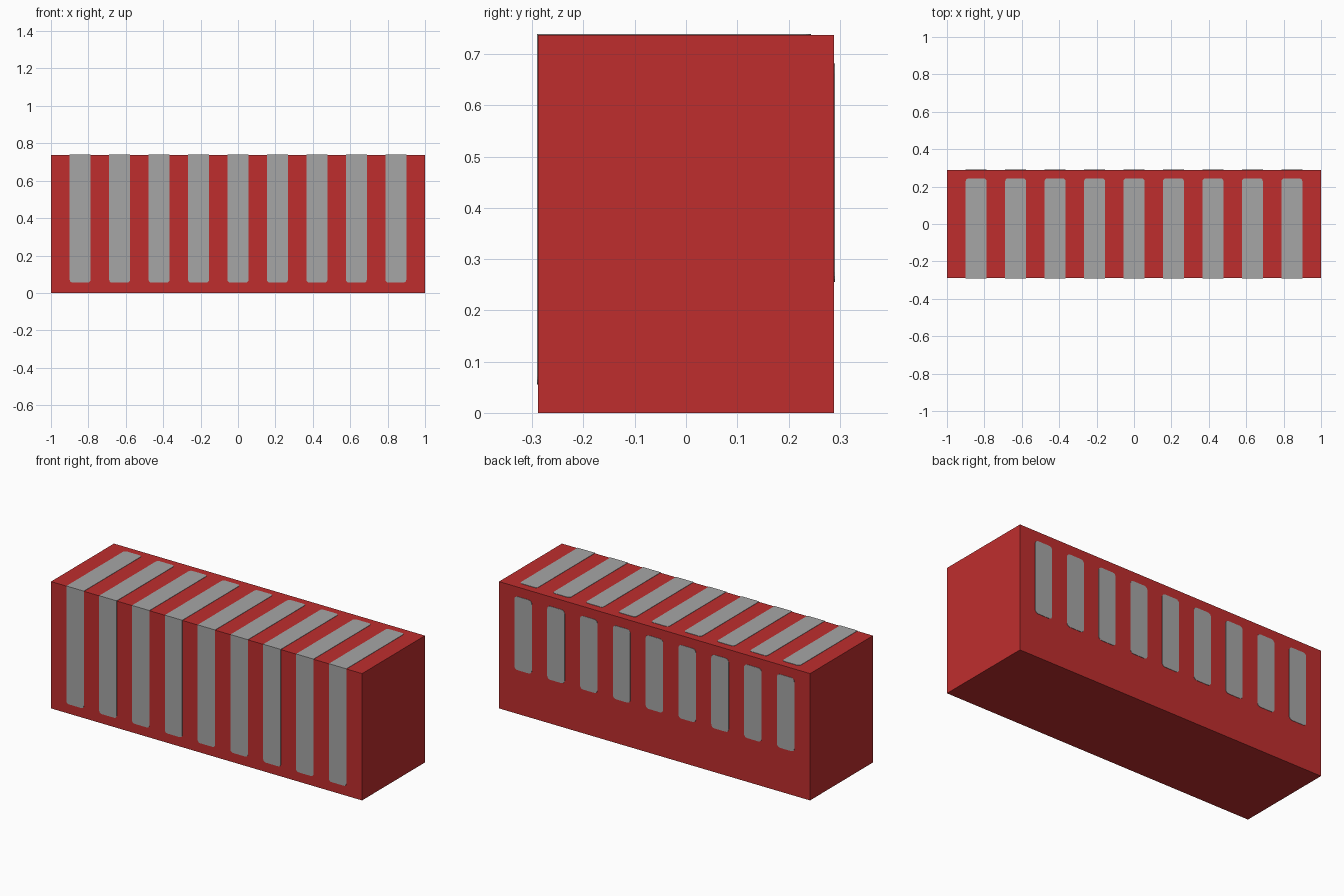
import bpy, bmesh, math
from mathutils import Vector

if "Cube" in bpy.data.objects:
    bpy.data.objects.remove(bpy.data.objects["Cube"])

HX, HY, H = 1.0, 0.289, 0.737      # half length, half depth, height
COUNT, PITCH, HALF_W = 9, 0.211, 0.056
T = 0.002                          # stripe plate thickness


def material(name, rgb):
    m = bpy.data.materials.new(name)
    m.diffuse_color = (*rgb, 1)
    m.use_nodes = True
    m.node_tree.nodes["Principled BSDF"].inputs["Base Color"].default_value = m.diffuse_color
    return m


def finish(name, bm, mat):
    bmesh.ops.recalc_face_normals(bm, faces=bm.faces[:])
    me = bpy.data.meshes.new(name)
    bm.to_mesh(me)
    bm.free()
    me.materials.append(mat)
    ob = bpy.data.objects.new(name, me)
    bpy.context.collection.objects.link(ob)
    return ob


def outline(cx, v0, v1, r0, r1, seg=4):
    """Rectangle with rounded corners: radius r0 at the v0 end, r1 at v1."""
    pts = []
    corners = [(1, v0, r0, -90), (1, v1, r1, 0), (-1, v1, r1, 90), (-1, v0, r0, 180)]
    for side, v, r, start in corners:
        inward = 1 if v == v0 else -1
        n = seg if r > 0 else 0
        for i in range(n + 1):
            a = math.radians(start + 90 * i / max(n, 1))
            pts.append((cx + side * (HALF_W - r) + r * math.cos(a),
                        v + inward * r + r * math.sin(a)))
    return pts


def stripes(name, place, normal, v0, v1, r0, r1, mat):
    """A row of thin plates lying on one side of the block."""
    bm = bmesh.new()
    for i in range(COUNT):
        cx = (i - (COUNT - 1) / 2) * PITCH
        base = [bm.verts.new(place(*p)) for p in outline(cx, v0, v1, r0, r1)]
        face = bm.faces.new(base)
        ext = bmesh.ops.extrude_face_region(bm, geom=[face])["geom"]
        bmesh.ops.translate(bm, vec=Vector(normal) * T,
                            verts=[g for g in ext if isinstance(g, bmesh.types.BMVert)])
    return finish(name, bm, mat)


red = material("red", (0.52, 0.027, 0.027))
grey = material("grey", (0.38, 0.38, 0.38))

# Solid block
bm = bmesh.new()
bmesh.ops.create_cube(bm, size=1)
for v in bm.verts:
    v.co = (v.co.x * 2 * HX, v.co.y * 2 * HY, (v.co.z + 0.5) * H)
finish("block", bm, red)

# Stripes running up the front and over the top edge
stripes("front_stripes", lambda u, v: (u, -HY, v), (0, -1, 0), 0.055, H, 0.016, 0, grey)
stripes("top_stripes", lambda u, v: (u, v, H), (0, 0, 1), -HY - T, 0.244, 0, 0.016, grey)
# Shorter stripes on the back, rounded at both ends
stripes("back_stripes", lambda u, v: (u, HY, v), (0, 1, 0), 0.255, 0.682, 0.02, 0.02, grey)
